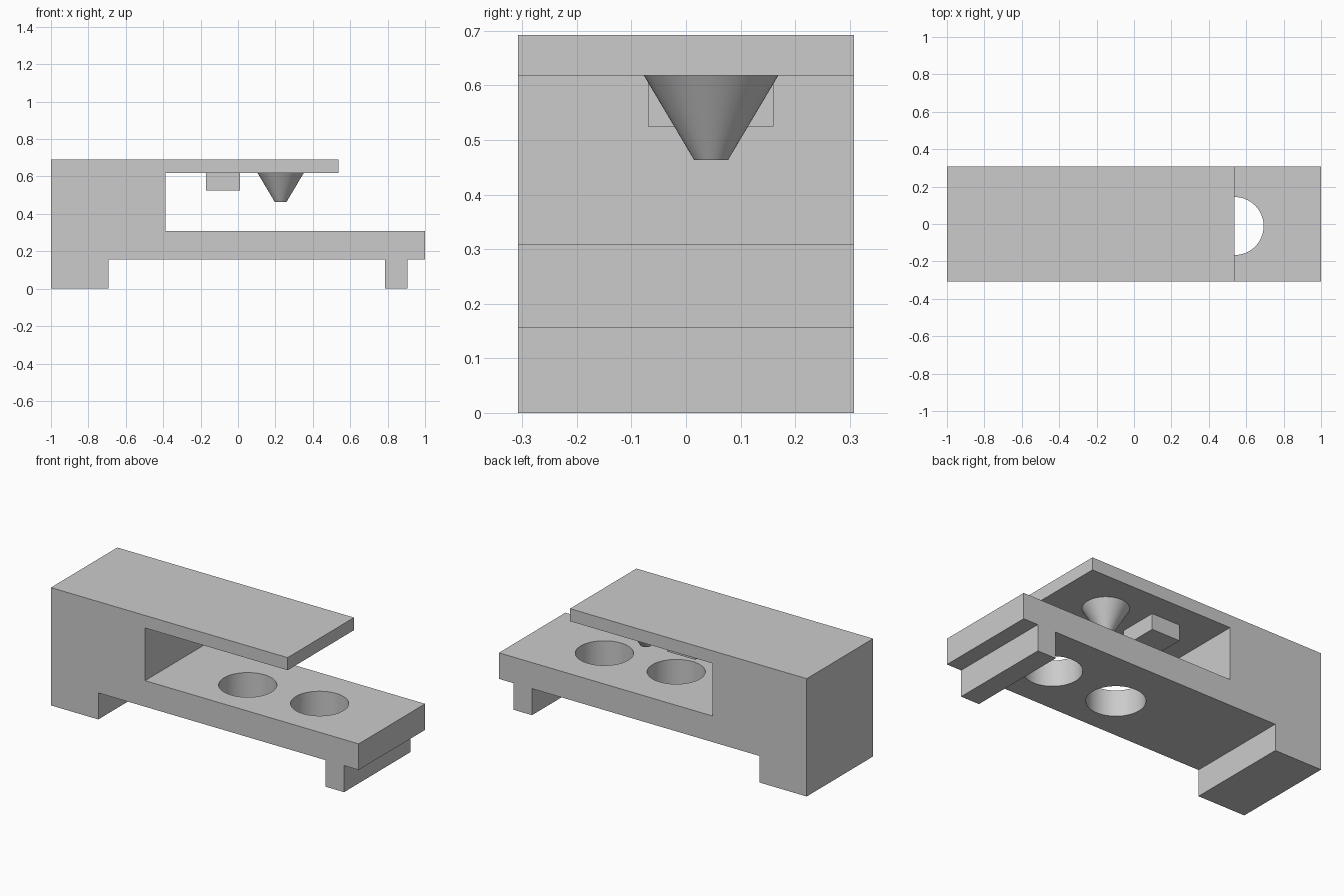
import bpy, bmesh

if "Cube" in bpy.data.objects:
    bpy.data.objects.remove(bpy.data.objects["Cube"])

grey = bpy.data.materials.new("light_grey")
grey.diffuse_color = (0.6, 0.6, 0.6, 1)
grey.use_nodes = True
grey.node_tree.nodes["Principled BSDF"].inputs["Base Color"].default_value = grey.diffuse_color
DEPTH = 0.308


def finish(name, bm):
    bmesh.ops.recalc_face_normals(bm, faces=bm.faces)
    mesh = bpy.data.meshes.new(name)
    bm.to_mesh(mesh)
    bm.free()
    mesh.materials.append(grey)
    obj = bpy.data.objects.new(name, mesh)
    bpy.context.collection.objects.link(obj)
    return obj


def smooth(obj):
    bpy.ops.object.select_all(action='DESELECT')
    obj.select_set(True)
    bpy.context.view_layer.objects.active = obj
    bpy.ops.object.shade_smooth_by_angle()


def cone(name, x, y, z0, z1, r0, r1):
    bm = bmesh.new()
    bmesh.ops.create_cone(bm, cap_ends=True, segments=64, radius1=r0, radius2=r1, depth=z1 - z0)
    bmesh.ops.translate(bm, verts=bm.verts, vec=(x, y, (z0 + z1) / 2))
    return finish(name, bm)


# Body: side profile with column, feet, shelf and overhanging arm
profile = [(-1, 0), (-0.692, 0), (-0.692, 0.156), (0.785, 0.156), (0.785, 0),
           (0.905, 0), (0.905, 0.156), (1, 0.156), (1, 0.309), (-0.388, 0.309),
           (-0.388, 0.618), (0.538, 0.618), (0.538, 0.692), (-1, 0.692)]
bm = bmesh.new()
face = bm.faces.new([bm.verts.new((x, -DEPTH, z)) for x, z in profile])
ext = bmesh.ops.extrude_face_region(bm, geom=[face])
bmesh.ops.translate(bm, vec=(0, 2 * DEPTH, 0),
                    verts=[v for v in ext["geom"] if isinstance(v, bmesh.types.BMVert)])
body = finish("body", bm)

# Two round holes through the shelf
cutters = []
for i, (x, y) in enumerate([(0.09, -0.038), (0.538, -0.011)]):
    cutter = cone(f"hole_cutter_{i + 1}", x, y, 0.1, 0.4, 0.155, 0.155)
    cutter.hide_render = True
    cutters.append(cutter)
    mod = body.modifiers.new("hole", 'BOOLEAN')
    mod.operation = 'DIFFERENCE'
    mod.solver = 'EXACT'
    mod.object = cutter
bpy.context.view_layer.objects.active = body
for mod in list(body.modifiers):
    bpy.ops.object.modifier_apply(modifier=mod.name)
for cutter in cutters:
    bpy.data.objects.remove(cutter)
smooth(body)

# Tapered nozzle under the arm
smooth(cone("nozzle", 0.228, 0.046, 0.463, 0.618, 0.031, 0.123))

# Small block under the arm
bm = bmesh.new()
bmesh.ops.create_cube(bm, size=1)
bmesh.ops.scale(bm, verts=bm.verts, vec=(0.184, 0.23, 0.093))
bmesh.ops.translate(bm, verts=bm.verts, vec=(-0.08, 0.045, 0.5715))
finish("sensor_block", bm)
